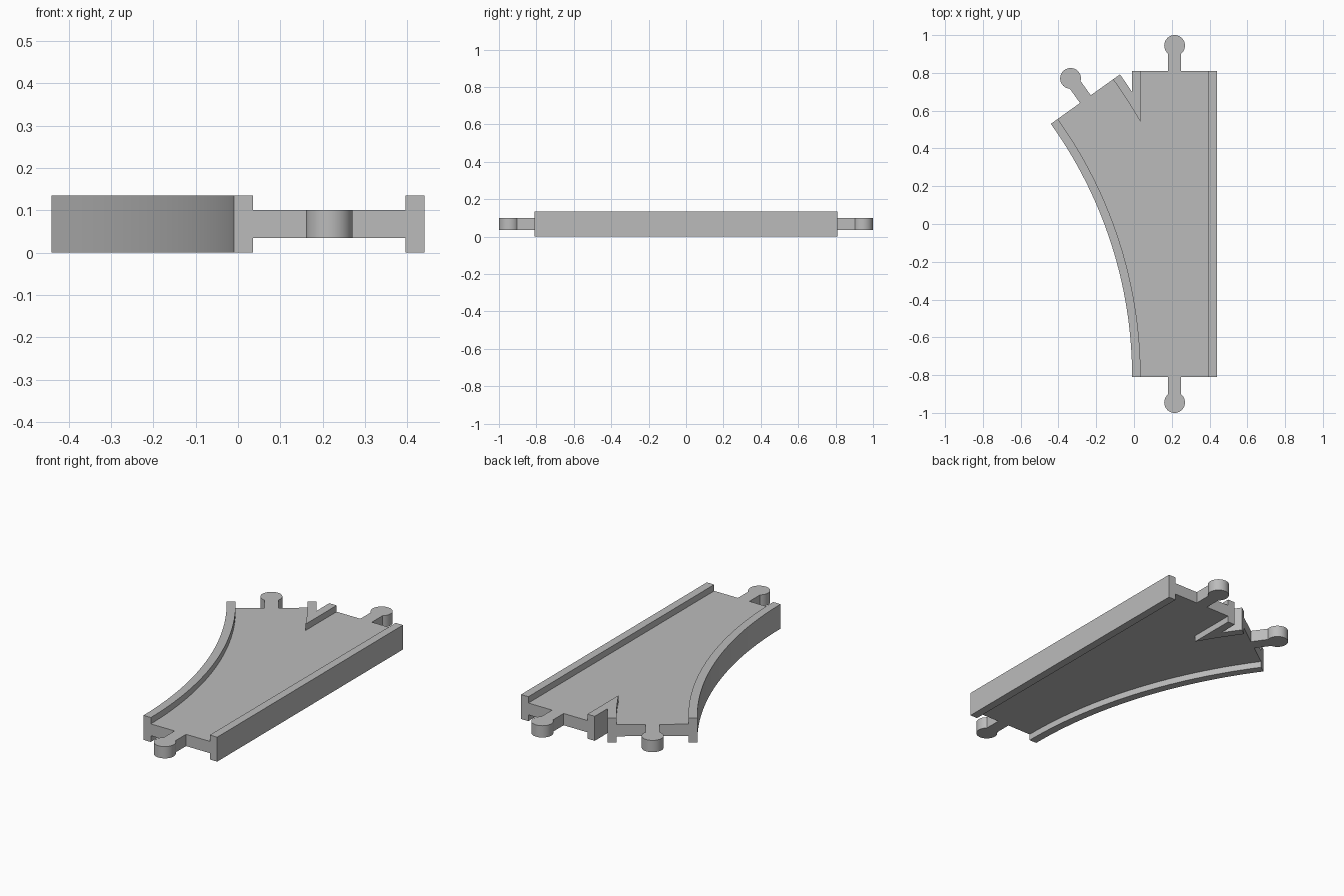
import bpy
import bmesh
from math import sin, cos, asin, acos, pi, radians
from mathutils import Vector

cube = bpy.data.objects.get("Cube")
if cube:
    bpy.data.objects.remove(cube, do_unlink=True)

# Main dimensions
LEFT, RIGHT, END = -0.01, 0.44, 0.81
RAIL = 0.045
HEIGHT, DECK_LOW, DECK_HIGH = 0.135, 0.035, 0.10
RADIUS, TURN = 2.302, radians(35.6)
WIDTH = RIGHT - LEFT
CENTRE_X = LEFT - RADIUS
PEG_REACH, PEG_RADIUS, NECK = 0.135, 0.055, 0.035

grey = bpy.data.materials.new("plain grey")
grey.use_nodes = True
colour = (0.5, 0.5, 0.5, 1)
grey.diffuse_color = colour
grey.node_tree.nodes["Principled BSDF"].inputs["Base Color"].default_value = colour


def arc(offset, start, stop, steps=28):
    """Points on the branch curve, offset from its outer left edge."""
    r = RADIUS + offset
    angles = [start + (stop - start) * i / steps for i in range(steps + 1)]
    return [(CENTRE_X + r * cos(a), -END + r * sin(a)) for a in angles]


def crossing(offset, x):
    """Angle at which an offset branch curve meets a given x."""
    return acos((x - CENTRE_X) / (RADIUS + offset))


def peg(middle, direction, steps=32):
    """Outline of a neck and round knob, leaving an end of the track."""
    out = Vector((cos(direction), sin(direction)))
    side = Vector((-out.y, out.x))
    base = Vector(middle)
    gap = asin(NECK / PEG_RADIUS)
    local = [(-NECK, 0)]
    for i in range(steps + 1):
        a = gap + (2 * pi - 2 * gap) * i / steps
        local.append((-PEG_RADIUS * sin(a), PEG_REACH - PEG_RADIUS * cos(a)))
    local.append((NECK, 0))
    return [tuple(base + side * u + out * v) for u, v in local]


def prism(name, outline, low, high):
    """Extrude a flat outline between two heights."""
    bm = bmesh.new()
    face = bm.faces.new([bm.verts.new((x, y, low)) for x, y in outline])
    grown = bmesh.ops.extrude_face_region(bm, geom=[face])
    top = [v for v in grown["geom"] if isinstance(v, bmesh.types.BMVert)]
    bmesh.ops.translate(bm, verts=top, vec=(0, 0, high - low))
    bmesh.ops.recalc_face_normals(bm, faces=bm.faces)
    mesh = bpy.data.meshes.new(name)
    bm.to_mesh(mesh)
    bm.free()
    mesh.materials.append(grey)
    obj = bpy.data.objects.new(name, mesh)
    bpy.context.collection.objects.link(obj)
    bpy.ops.object.select_all(action="DESELECT")
    obj.select_set(True)
    bpy.context.view_layer.objects.active = obj
    bpy.ops.object.shade_smooth_by_angle(angle=radians(30))
    return obj


inner_left, inner_right = LEFT + RAIL, RIGHT - RAIL
middle_x = (LEFT + RIGHT) / 2
branch_middle = arc(WIDTH / 2, 0, TURN)[-1]
inner_start = crossing(WIDTH - RAIL, inner_left)
outer_start = crossing(WIDTH, LEFT)
inner_arc = arc(WIDTH - RAIL, inner_start, TURN, 8)

# Deck with its three connector pegs
deck = peg((middle_x, -END), -pi / 2)
deck += [(inner_right, -END), (inner_right, END)]
deck += peg((middle_x, END), pi / 2)
deck += [(inner_left, END)] + inner_arc
deck += peg(branch_middle, pi / 2 + TURN)
deck += arc(RAIL, TURN, 0)
prism("deck", deck, DECK_LOW, DECK_HIGH)

# Straight rail
prism("straight_rail", [(inner_right, -END), (RIGHT, -END),
                        (RIGHT, END), (inner_right, END)], 0, HEIGHT)

# Curved rail
prism("curved_rail", arc(0, 0, TURN) + arc(RAIL, TURN, 0), 0, HEIGHT)

# V-shaped rail where the two tracks part
prism("junction_rail", [(inner_left, END), (LEFT, END)]
      + arc(WIDTH, outer_start, TURN, 6) + inner_arc[::-1], 0, HEIGHT)
